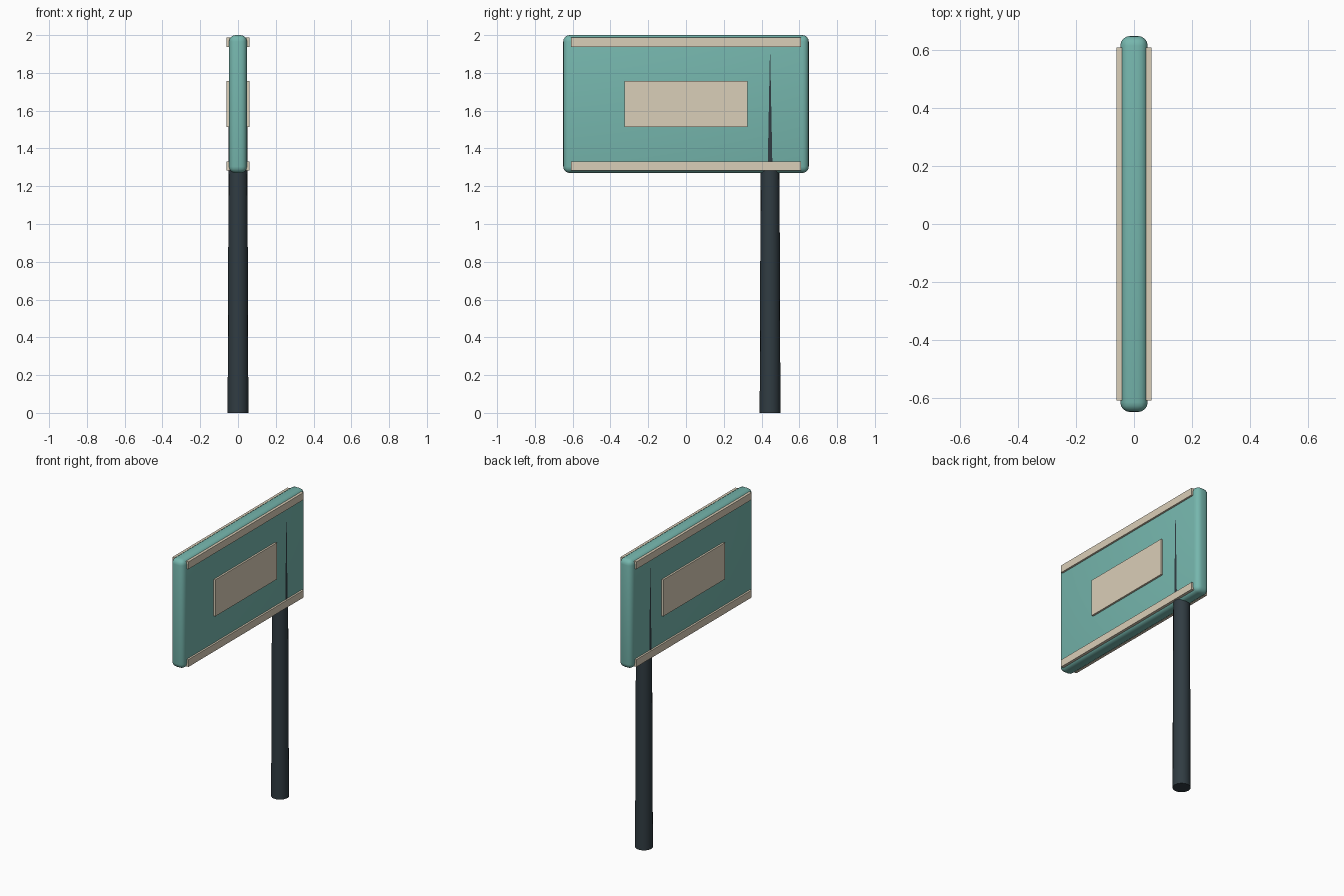
import bpy

if "Cube" in bpy.data.objects:
    bpy.data.objects.remove(bpy.data.objects["Cube"])


def material(name, rgb):
    m = bpy.data.materials.new(name)
    m.diffuse_color = (*rgb, 1)
    m.use_nodes = True
    m.node_tree.nodes["Principled BSDF"].inputs["Base Color"].default_value = m.diffuse_color
    return m


teal = material("teal", (0.18, 0.47, 0.42))
cream = material("cream", (0.70, 0.62, 0.48))
dark = material("dark_slate", (0.03, 0.045, 0.055))


def box(name, lo, hi, mat):
    bpy.ops.mesh.primitive_cube_add(size=1, location=[(a + b) / 2 for a, b in zip(lo, hi)])
    ob = bpy.context.object
    ob.name = name
    ob.scale = [b - a for a, b in zip(lo, hi)]
    bpy.ops.object.transform_apply(location=False, rotation=False, scale=True)
    ob.data.materials.append(mat)
    return ob


# Rounded sign board
board = box("sign_board", (-0.0475, -0.65, 1.27), (0.0475, 0.65, 2.0), teal)
bevel = board.modifiers.new("rounding", 'BEVEL')
bevel.width = 0.034
bevel.segments = 4
bpy.ops.object.modifier_apply(modifier=bevel.name)
bpy.ops.object.shade_smooth_by_angle()

# Trim strips and centre plates on both faces
for side, s in (("right", 1), ("left", -1)):
    x0, x1 = sorted((s * 0.042, s * 0.06))
    box(f"top_trim_{side}", (x0, -0.61, 1.938), (x1, 0.61, 1.987), cream)
    box(f"bottom_trim_{side}", (x0, -0.61, 1.283), (x1, 0.61, 1.332), cream)
    box(f"centre_plate_{side}", (x0, -0.325, 1.513), (x1, 0.325, 1.758), cream)

# Tapered off-centre post, running up through the board
bpy.ops.mesh.primitive_cone_add(vertices=16, radius1=0.055, radius2=0.0475,
                                depth=1.95, location=(0, 0.445, 0.975))
post = bpy.context.object
post.name = "post"
post.data.materials.append(dark)
bpy.ops.object.shade_smooth_by_angle()
